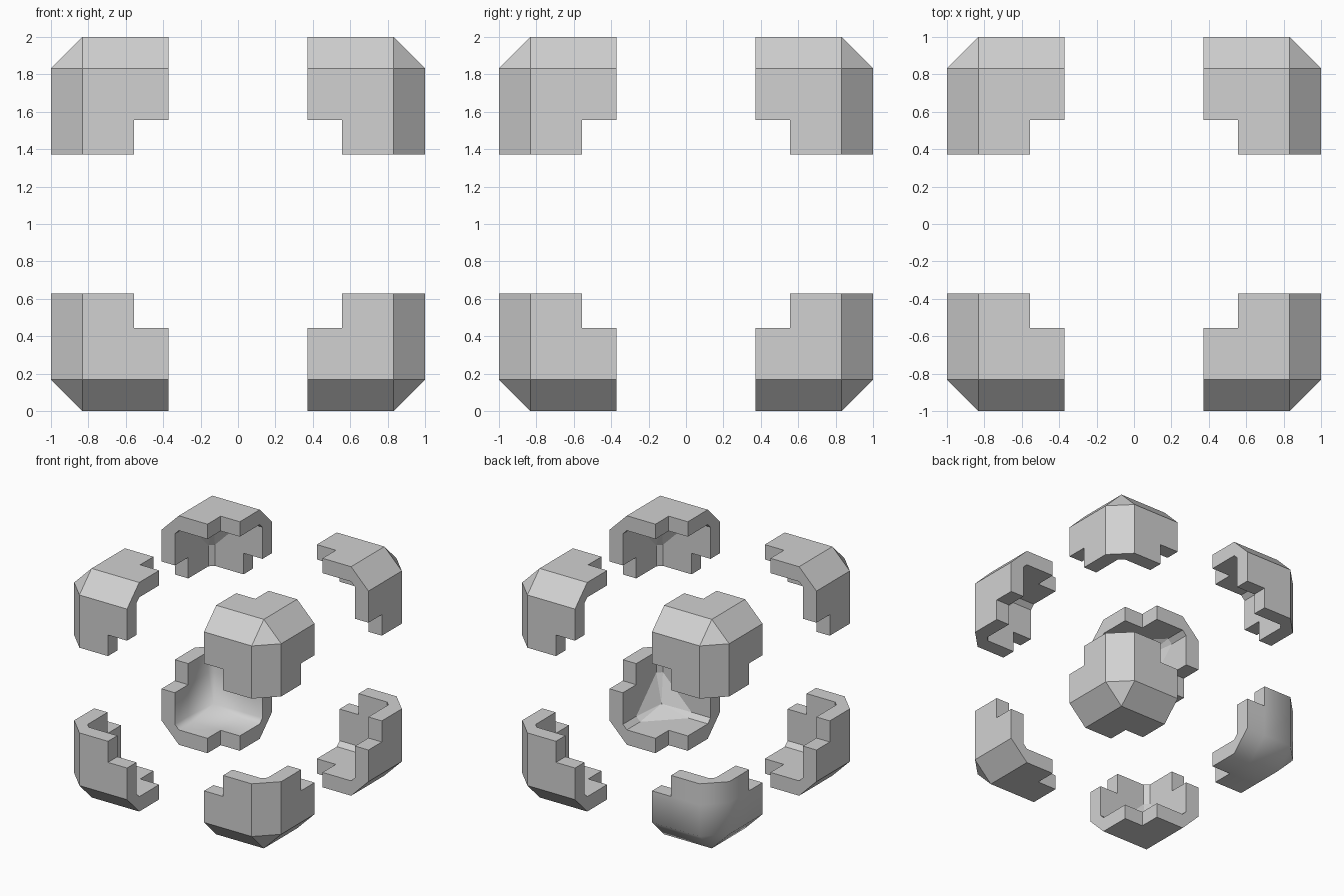
import bpy
import bmesh

if "Cube" in bpy.data.objects:
    bpy.data.objects.remove(bpy.data.objects["Cube"])

# Key distances from the centre of the hollow cube
OUT, IN = 1.0, 0.87      # outer skin and inner wall
BEV = 0.832              # where the bevel starts
END, NOTCH = 0.372, 0.556  # open ends and notch step
CORE = 0.79              # centre of the rounded inner corner

grey = bpy.data.materials.new("light grey")
grey.diffuse_color = (0.64, 0.64, 0.64, 1)
grey.use_nodes = True
grey.node_tree.nodes["Principled BSDF"].inputs["Base Color"].default_value = grey.diffuse_color


def corner_faces():
    """Faces of one corner piece, as lists of points in the positive octant."""
    faces = []
    rim = [(BEV, END), (NOTCH, END), (NOTCH, NOTCH), (END, NOTCH), (END, BEV)]
    core = (CORE, CORE, CORE)
    for axis in range(3):
        def turn(points):
            return [tuple(p[(i - axis) % 3] for i in range(3)) for p in points]

        # Outer side, an L-shaped plate split into three quads
        for quad in (
            [(BEV, END), (NOTCH, END), (NOTCH, NOTCH), (BEV, NOTCH)],
            [(END, BEV), (NOTCH, BEV), (NOTCH, NOTCH), (END, NOTCH)],
            [(BEV, NOTCH), (NOTCH, NOTCH), (NOTCH, BEV), (BEV, BEV)],
        ):
            faces.append(turn([(OUT, a, b) for a, b in quad]))

        # Outer bevel strip
        for lo, hi in ((END, NOTCH), (NOTCH, BEV)):
            faces.append(turn([(OUT, BEV, lo), (OUT, BEV, hi),
                               (BEV, OUT, hi), (BEV, OUT, lo)]))

        # Inner wall arms
        for quad in (
            [(BEV, END), (NOTCH, END), (NOTCH, NOTCH), (BEV, NOTCH)],
            [(END, BEV), (NOTCH, BEV), (NOTCH, NOTCH), (END, NOTCH)],
        ):
            faces.append(turn([(IN, a, b) for a, b in quad]))

        # Inner wall corner and the facet sloping to the core
        faces.append(turn([(IN, BEV, NOTCH), (IN, NOTCH, NOTCH), (IN, NOTCH, BEV)]))
        faces.append(turn([(IN, BEV, NOTCH), (IN, NOTCH, BEV), core]))

        # Inner bevel strip, narrowing to the core
        faces.append(turn([(IN, BEV, END), (IN, BEV, NOTCH),
                           (BEV, IN, NOTCH), (BEV, IN, END)]))
        faces.append(turn([(IN, BEV, NOTCH), (BEV, IN, NOTCH), core]))

        # Rim joining outer and inner skins, and the bevel's end
        for (a, b), (c, d) in zip(rim, rim[1:]):
            faces.append(turn([(OUT, a, b), (OUT, c, d), (IN, c, d), (IN, a, b)]))
        faces.append(turn([(OUT, BEV, END), (BEV, OUT, END),
                           (BEV, IN, END), (IN, BEV, END)]))

    # Outer corner triangle
    faces.append([(OUT, BEV, BEV), (BEV, OUT, BEV), (BEV, BEV, OUT)])
    return faces


def add_corner(name, sx, sy, sz, smooth):
    bm = bmesh.new()
    for face in corner_faces():
        bm.faces.new([bm.verts.new((x * sx, y * sy, 1 + z * sz)) for x, y, z in face])
    bmesh.ops.remove_doubles(bm, verts=bm.verts[:], dist=0.0005)
    bmesh.ops.recalc_face_normals(bm, faces=bm.faces[:])
    for f in bm.faces:
        f.smooth = smooth
    # Keep right-angled edges crisp on the smooth piece
    for e in bm.edges:
        e.smooth = e.calc_face_angle(0) < 1.0
    mesh = bpy.data.meshes.new(name)
    bm.to_mesh(mesh)
    bm.free()
    mesh.materials.append(grey)
    bpy.context.collection.objects.link(bpy.data.objects.new(name, mesh))


# Eight corner guards; the lower back left one is smooth shaded
for sz, level in ((-1, "lower"), (1, "upper")):
    for sy, depth in ((-1, "front"), (1, "back")):
        for sx, side in ((-1, "left"), (1, "right")):
            add_corner(f"{level}_{depth}_{side}_corner", sx, sy, sz,
                       (sx, sy, sz) == (-1, 1, -1))
